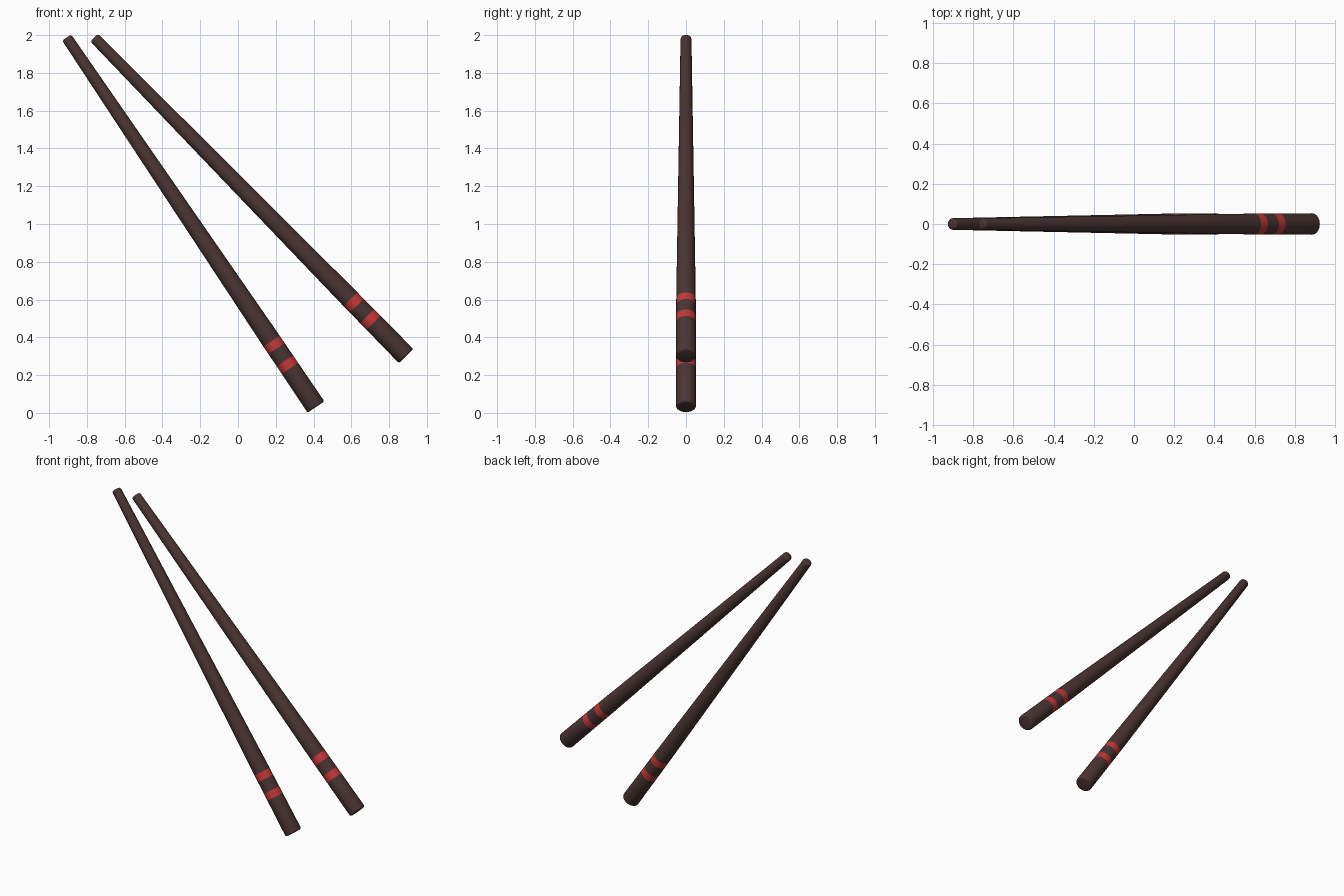
import bpy, bmesh, math
from mathutils import Matrix, Vector

cube = bpy.data.objects.get("Cube")
if cube:
    bpy.data.objects.remove(cube, do_unlink=True)


def make_material(name, rgb):
    mat = bpy.data.materials.new(name)
    mat.use_nodes = True
    color = (*rgb, 1.0)
    mat.diffuse_color = color
    mat.node_tree.nodes["Principled BSDF"].inputs["Base Color"].default_value = color
    return mat


brown = make_material("dark brown wood", (0.069, 0.035, 0.034))
red = make_material("red band", (0.56, 0.04, 0.04))

LENGTH, GRIP_R, TIP_R = 2.36, 0.0535, 0.029
BANDS = [(0.247, 0.295), (0.373, 0.421)]   # distance from the thick end
SIDES = 32


def radius(d):
    """Nearly straight grip, then an even taper to the tip."""
    bend, bend_r = 0.45, 0.0515
    if d < bend:
        return GRIP_R + (bend_r - GRIP_R) * d / bend
    return bend_r + (TIP_R - bend_r) * (d - bend) / (LENGTH - bend)


def stick_profile():
    """Half outline with rounded rims, running from thick end to tip."""
    points = [(0, 0)]
    steps = [math.radians(a) for a in (0, 30, 60, 90)]
    r = 0.009
    points += [(GRIP_R - r + r * math.sin(a), r - r * math.cos(a)) for a in steps]
    stops = [d for band in BANDS for d in band] + [0.45]
    points += [(radius(d), d) for d in stops]
    r = 0.013
    points += [(TIP_R - r + r * math.cos(a), LENGTH - r + r * math.sin(a)) for a in steps]
    return points + [(0, LENGTH)]


def make_stick(name, base, tip):
    bm = bmesh.new()
    verts = [bm.verts.new((r, 0, z)) for r, z in stick_profile()]
    edges = [bm.edges.new(pair) for pair in zip(verts, verts[1:])]
    bmesh.ops.spin(bm, geom=verts + edges, cent=(0, 0, 0), axis=(0, 0, 1),
                   angle=math.tau, steps=SIDES, use_merge=True)
    bmesh.ops.remove_doubles(bm, verts=bm.verts, dist=0.00001)
    bmesh.ops.recalc_face_normals(bm, faces=bm.faces)
    # Red faces between the band edges
    for face in bm.faces:
        d = face.calc_center_median().z
        face.material_index = int(any(lo < d < hi for lo, hi in BANDS))
    mesh = bpy.data.meshes.new(name)
    bm.to_mesh(mesh)
    bm.free()
    mesh.materials.append(brown)
    mesh.materials.append(red)
    obj = bpy.data.objects.new(name, mesh)
    bpy.context.collection.objects.link(obj)
    # Lean the stick from its thick end towards its tip
    base, tip = Vector(base), Vector(tip)
    lean = (tip - base).to_track_quat('Z', 'Y').to_matrix().to_4x4()
    obj.matrix_world = Matrix.Translation(base) @ lean
    bpy.ops.object.select_all(action='DESELECT')
    obj.select_set(True)
    bpy.context.view_layer.objects.active = obj
    bpy.ops.object.shade_smooth_by_angle(angle=math.radians(40))


make_stick("right_chopstick", (0.413, 0, 0.031), (-0.907, 0, 1.987))
make_stick("left_chopstick", (0.89, 0, 0.301), (-0.757, 0, 1.982))
